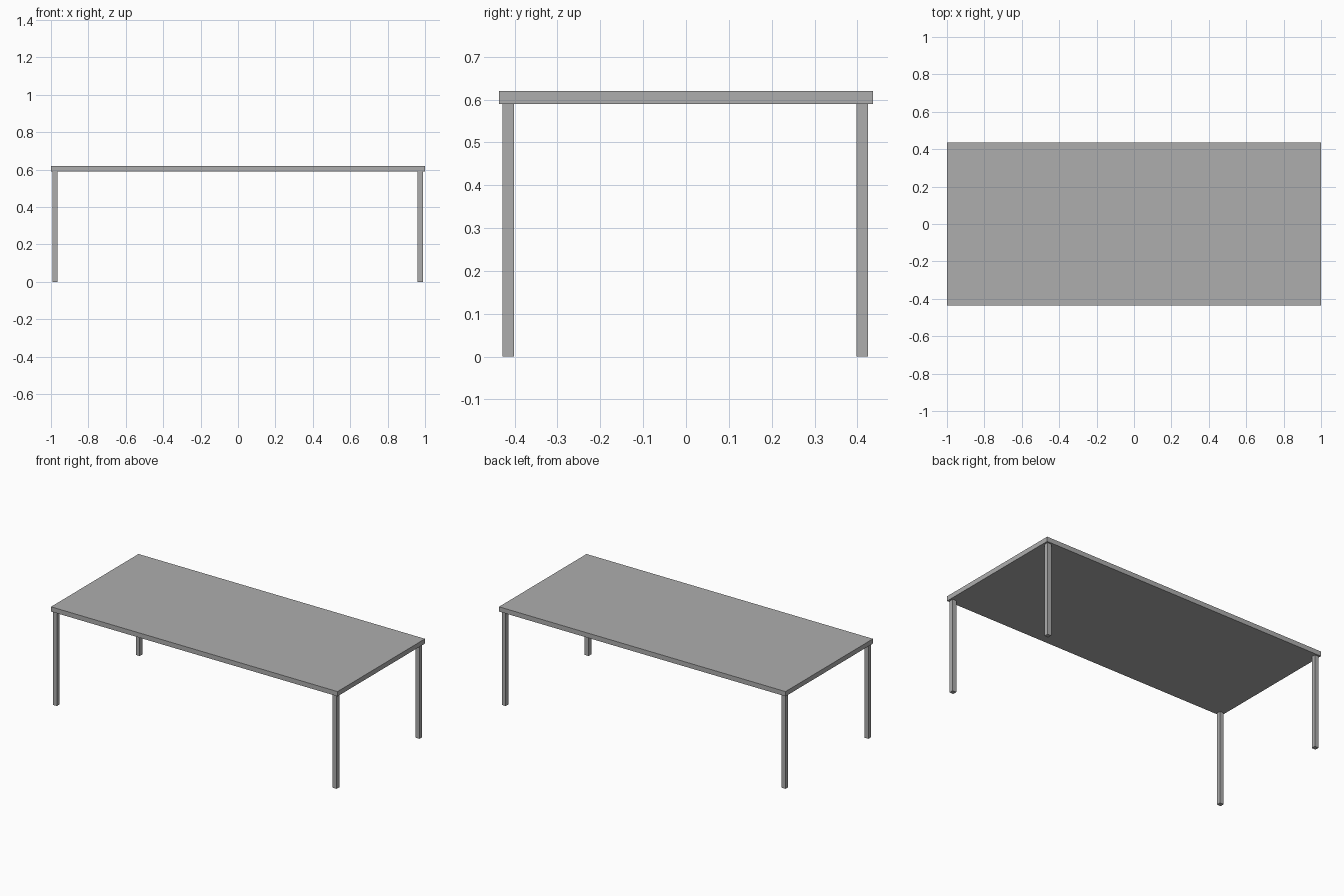
import bpy

# Remove the default cube
cube = bpy.data.objects.get("Cube")
if cube:
    bpy.data.objects.remove(cube, do_unlink=True)

# One plain grey material
grey = bpy.data.materials.new("plain grey")
grey.use_nodes = True
color = (0.42, 0.42, 0.42, 1)
grey.diffuse_color = color
grey.node_tree.nodes["Principled BSDF"].inputs["Base Color"].default_value = color


def box(name, low, high):
    """Flat-sided box spanning two opposite corners."""
    center = [(a + b) / 2 for a, b in zip(low, high)]
    bpy.ops.mesh.primitive_cube_add(size=1, location=center)
    obj = bpy.context.object
    obj.name = name
    obj.scale = [b - a for a, b in zip(low, high)]
    bpy.ops.object.transform_apply(location=False, rotation=False, scale=True)
    obj.data.materials.append(grey)
    return obj


# Dimensions
half_length, half_width = 1.0, 0.436
top_z, underside_z = 0.62, 0.59
leg = 0.027

# Table top slab
box("table_top", (-half_length, -half_width, underside_z),
    (half_length, half_width, top_z))

# Four square legs, set just inside the corners
for side, x in (("right", -0.992), ("left", 0.961)):
    for end, y in (("front", -0.428), ("back", 0.398)):
        box(f"{end}_{side}_leg", (x, y, 0), (x + leg, y + leg, underside_z))
